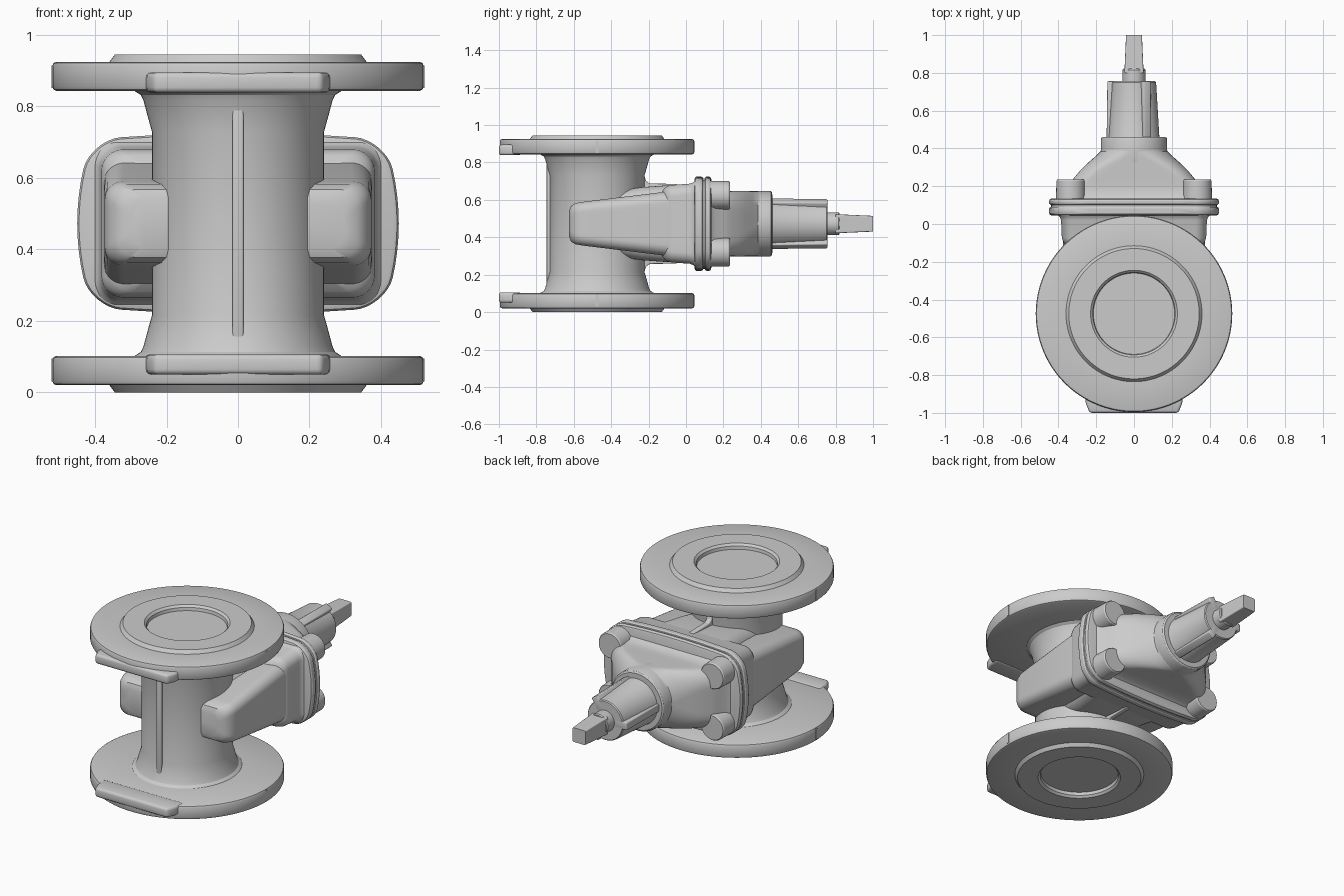
import bpy, bmesh, math
from mathutils import Matrix, Vector

if "Cube" in bpy.data.objects:
    bpy.data.objects.remove(bpy.data.objects["Cube"])

C = 0.4725      # height of the stem axis / symmetry plane
PY = -0.475     # y of the pipe axis


def finish(name, bm, bevel=0.0):
    bmesh.ops.remove_doubles(bm, verts=bm.verts, dist=1e-5)
    bmesh.ops.recalc_face_normals(bm, faces=bm.faces)
    me = bpy.data.meshes.new(name)
    bm.to_mesh(me)
    bm.free()
    ob = bpy.data.objects.new(name, me)
    bpy.context.collection.objects.link(ob)
    bpy.ops.object.select_all(action='DESELECT')
    ob.select_set(True)
    bpy.context.view_layer.objects.active = ob
    if bevel:
        m = ob.modifiers.new("Bevel", 'BEVEL')
        m.width, m.segments, m.limit_method = bevel, 3, 'ANGLE'
        bpy.ops.object.modifier_apply(modifier="Bevel")
    bpy.ops.object.shade_smooth_by_angle(angle=math.radians(32))
    return ob


def bridge(name, rings, bevel=0.0):
    """Skin a list of equal-length closed rings and cap the ends."""
    bm = bmesh.new()
    vs = [[bm.verts.new(p) for p in r] for r in rings]
    n = len(vs[0])
    for a, b in zip(vs, vs[1:]):
        for i in range(n):
            j = (i + 1) % n
            bm.faces.new((a[i], a[j], b[j], b[i]))
    bm.faces.new(vs[0])
    bm.faces.new(vs[-1])
    return finish(name, bm, bevel)


def lathe(name, profile, axis, centre=(0, 0, 0), squash=1.0, n=96):
    """Revolve (radius, position) pairs around the z or y axis."""
    rings = []
    for r, h in profile:
        ring = []
        for i in range(n):
            a = 2 * math.pi * i / n
            u, v = r * math.cos(a), r * math.sin(a) * squash
            p = (u, v, h) if axis == 'z' else (u, h, v)
            ring.append(Vector(p) + Vector(centre))
        rings.append(ring)
    return bridge(name, rings)


def section(y, hx, hz, r, bulge=0.0):
    """Rounded rectangle across the stem axis, optionally with bowed sides."""
    raw = []
    for k, (sx, sz) in enumerate(((1, 1), (-1, 1), (-1, -1), (1, -1))):
        for i in range(9):
            a = math.pi / 2 * (k + i / 8)
            raw.append((sx * (hx - r) + r * math.cos(a), sz * (hz - r) + r * math.sin(a)))
        nx, nz = ((-1, 1), (-1, -1), (1, -1), (1, 1))[k]
        a = math.pi / 2 * (k + 1)
        end = (nx * (hx - r) + r * math.cos(a), nz * (hz - r) + r * math.sin(a))
        s = raw[-1]
        raw += [(s[0] + (end[0] - s[0]) * t / 8, s[1] + (end[1] - s[1]) * t / 8) for t in range(1, 8)]
    return [(x * (1 - bulge * (z / hz) ** 2), y, C + z * (1 - bulge * 0.8 * (x / hx) ** 2)) for x, z in raw]


def loft(name, secs):
    return bridge(name, [section(*s) for s in secs])


def prism(name, pts, axis, lo, hi, bevel=0.0):
    """Extrude an outline: xy outline along z, or yz outline along x."""
    def f(p, h):
        return (p[0], p[1], h) if axis == 'z' else (h, p[0], p[1])
    return bridge(name, [[f(p, lo) for p in pts], [f(p, hi) for p in pts]], bevel)


# Pipe body with flared necks
half = [(0.30, 0.09), (0.288, 0.103), (0.272, 0.113), (0.264, 0.13), (0.255, 0.165), (0.241, 0.215)]
pipe = half + [(r, 2 * C - z) for r, z in reversed(half)]
lathe("pipe_body", pipe, 'z', (0, PY, 0), 1.05)

# End flanges with raised faces and shallow bores, pads, rim marks and back ribs
flange = [(0.0005, 0.03), (0.215, 0.03), (0.218, 0.012), (0.23, 0), (0.345, 0), (0.36, 0.02),
          (0.508, 0.02), (0.516, 0.023), (0.52, 0.032), (0.52, 0.09), (0.516, 0.098),
          (0.508, 0.102), (0.2, 0.102)]
pad = [(-0.262, -0.88), (-0.255, -0.95), (-0.235, -1.0), (0.235, -1.0), (0.255, -0.95), (0.262, -0.88)]
rib = [(-0.3, 0.85), (-0.19, 0.85), (-0.203, 0.82), (-0.218, 0.77), (-0.222, 0.73),
       (-0.215, 0.703), (-0.195, 0.688), (-0.05, 0.685), (-0.05, 0.6), (-0.3, 0.6)]
for side, s in (("bottom", 1), ("top", -1)):
    def mz(z):
        return z if s > 0 else 2 * C - z
    lathe(side + "_flange", [(r, mz(z)) for r, z in flange], 'z', (0, PY, 0), n=128)
    prism(side + "_front_pad", pad, 'z', mz(0.05), mz(0.106), 0.014)
    prism(side + "_back_rib", [(y, 2 * C - mz(2 * C - z) if s < 0 else 2 * C - z) for y, z in rib]
          if s > 0 else rib, 'x', -0.016, 0.016, 0.005)
    for x in (-0.518, 0.518):
        m = [(x - 0.004, PY - 0.008), (x + 0.004, PY - 0.008), (x + 0.004, PY + 0.008), (x - 0.004, PY + 0.008)]
        prism(side + "_rim_mark", m, 'z', mz(0.03), mz(0.094))

# Casting seam down the front
prism("front_seam", [(-0.016, -0.7), (-0.016, -0.745), (0.016, -0.745), (0.016, -0.7)],
      'z', 0.1, 2 * C - 0.1, 0.006)

# Gate guide: wide wedge running back through the pipe
loft("gate_guide", [(-0.625, 0.30, 0.07, 0.05), (-0.615, 0.335, 0.095, 0.05), (-0.59, 0.36, 0.11, 0.05),
                    (-0.55, 0.373, 0.117, 0.05), (-0.1, 0.376, 0.172, 0.06), (0.0, 0.376, 0.18, 0.06)])
loft("chest_core", [(-0.4, 0.22, 0.17, 0.08), (-0.24, 0.235, 0.195, 0.08),
                    (-0.1, 0.26, 0.205, 0.08), (0.0, 0.3, 0.208, 0.08)])
# Chest box below the bonnet joint
loft("chest_box", [(-0.14, 0.31, 0.155, 0.06), (-0.115, 0.355, 0.19, 0.06), (-0.1, 0.372, 0.201, 0.06),
                   (-0.075, 0.382, 0.207, 0.06), (0.02, 0.386, 0.214, 0.06),
                   (0.037, 0.392, 0.22, 0.06), (0.05, 0.405, 0.23, 0.07)])

# Two mating joint plates with a groove between
for name, a, b in (("chest_joint_plate", 0.045, 0.093), ("bonnet_joint_plate", 0.099, 0.135)):
    loft(name, [(a, 0.435, 0.238, 0.08, 0.09), (a + 0.004, 0.445, 0.248, 0.085, 0.09),
                (a + 0.012, 0.45, 0.253, 0.09, 0.09), (b - 0.012, 0.45, 0.253, 0.09, 0.09),
                (b - 0.004, 0.445, 0.248, 0.085, 0.09), (b, 0.435, 0.238, 0.08, 0.09)])
loft("joint_gasket", [(0.08, 0.44, 0.243, 0.085, 0.09), (0.11, 0.44, 0.243, 0.085, 0.09)])

# Bonnet dome narrowing to the round neck
loft("bonnet_dome", [(0.12, 0.40, 0.2, 0.09), (0.137, 0.385, 0.19, 0.09), (0.155, 0.368, 0.178, 0.09),
                     (0.2, 0.35, 0.174, 0.09), (0.235, 0.325, 0.174, 0.09), (0.28, 0.288, 0.175, 0.1),
                     (0.32, 0.248, 0.175, 0.12), (0.355, 0.208, 0.175, 0.145),
                     (0.385, 0.177, 0.175, 0.17), (0.4, 0.174, 0.174, 0.172)])
lathe("bonnet_neck", [(0.17, 0.3), (0.176, 0.33), (0.176, 0.447), (0.173, 0.455), (0.165, 0.461), (0.1, 0.462)],
      'y', (0, 0, C))

# Corner bolt bosses
for sx in (-1, 1):
    for sz in (-1, 1):
        lathe("bolt_boss", [(0.078, 0.11), (0.076, 0.228), (0.071, 0.235), (0.0005, 0.235)],
              'y', (sx * 0.335, 0, C + sz * 0.152), n=48)

# Gland tower with three ribs
lathe("gland_tower", [(0.14, 0.45), (0.134, 0.465), (0.117, 0.75), (0.112, 0.756), (0.0005, 0.756)],
      'y', (0, 0, C))
for ang in (60, 180, 300):
    bm = bmesh.new()
    bmesh.ops.create_cube(bm, size=1, matrix=Matrix.Translation((0.101, 0.605, 0))
                          @ Matrix.Diagonal((0.08, 0.302, 0.046, 1)))
    for v in bm.verts:
        if v.co.y < 0.5 and v.co.x > 0.1:
            v.co.x += 0.004
    bmesh.ops.transform(bm, verts=bm.verts, matrix=Matrix.Translation((0, 0, C))
                        @ Matrix.Rotation(-math.radians(ang), 4, 'Y'))
    finish("gland_rib", bm, 0.006)

# Stem collar and tapered square drive
lathe("stem_collar", [(0.061, 0.74), (0.061, 0.815), (0.056, 0.822), (0.0005, 0.822)], 'y', (0, 0, C), n=48)
loft("stem_square", [(0.8, 0.051, 0.051, 0.006), (1.0, 0.042, 0.042, 0.006)])
